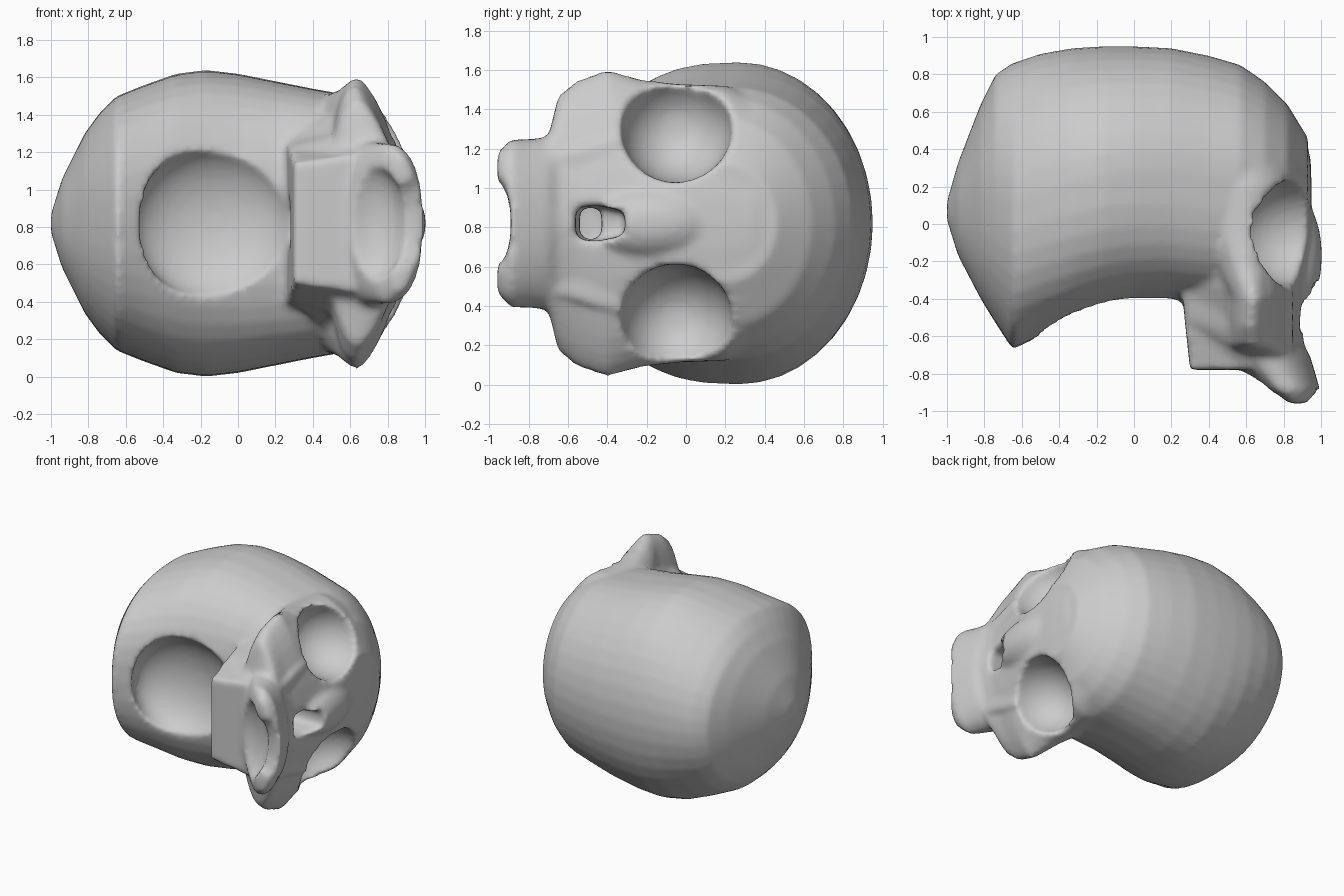
import bpy, bmesh
from math import cos, sin, pi, copysign

old = bpy.data.objects.get("Cube")
if old:
    bpy.data.objects.remove(old)

MID = 0.82   # height of the mirror plane
SIDES = 40

bone = bpy.data.materials.new("bone_grey")
bone.use_nodes = True
bone.diffuse_color = (0.6, 0.6, 0.6, 1)
bone.node_tree.nodes["Principled BSDF"].inputs["Base Color"].default_value = (0.6, 0.6, 0.6, 1)


def power(v, n):
    return copysign(abs(v) ** (2 / n), v)


def loft(name, rings):
    """Skin a list of equal closed rings and cap both ends."""
    bm = bmesh.new()
    rows = [[bm.verts.new(p) for p in ring] for ring in rings]
    for a, b in zip(rows, rows[1:]):
        for i in range(len(a)):
            j = (i + 1) % len(a)
            bm.faces.new((a[i], a[j], b[j], b[i]))
    bm.faces.new(rows[0])
    bm.faces.new(rows[-1])
    bmesh.ops.recalc_face_normals(bm, faces=bm.faces)
    mesh = bpy.data.meshes.new(name)
    bm.to_mesh(mesh)
    bm.free()
    ob = bpy.data.objects.new(name, mesh)
    bpy.context.collection.objects.link(ob)
    mesh.materials.append(bone)
    return ob


def ellipsoid(name, centre, radii):
    rings = []
    for k in range(1, 16):
        t = pi * k / 16
        rings.append([(centre[0] - radii[0] * cos(t),
                       centre[1] + radii[1] * sin(t) * cos(2 * pi * i / SIDES),
                       centre[2] + radii[2] * sin(t) * sin(2 * pi * i / SIDES))
                      for i in range(SIDES)])
    return loft(name, rings)


def combine(target, other, operation):
    mod = target.modifiers.new(other.name, "BOOLEAN")
    mod.operation = operation
    mod.solver = "EXACT"
    mod.object = other
    other.hide_render = True
    other.hide_set(True)


def cranium_ring(x, top, bottom, width):
    """Round above, squarer below, more so toward the face."""
    centre = bottom + (top - bottom) * 0.52
    ring = []
    for i in range(SIDES):
        c, s = cos(2 * pi * i / SIDES), sin(2 * pi * i / SIDES)
        n = 2.0 if c > 0 else 2.7 + 0.5 * x
        reach = top - centre if c > 0 else centre - bottom
        ring.append((x, centre + reach * power(c, n), MID + width * power(s, n)))
    return ring


def face_ring(y, front, side, back, width, n):
    ring = []
    for i in range(SIDES):
        c, s = cos(2 * pi * i / SIDES), sin(2 * pi * i / SIDES)
        reach, e = (front - side, n) if c > 0 else (side - back, 2.2)
        ring.append((side + reach * power(c, e), y, MID + width * power(s, e)))
    return ring


# Cranium: x, top, bottom, half width
skull = loft("skull", [cranium_ring(*r) for r in (
    (-1.0, 0.12, 0.02, 0.05), (-0.94, 0.33, -0.17, 0.24), (-0.82, 0.64, -0.4, 0.48),
    (-0.74, 0.8, -0.53, 0.59), (-0.65, 0.86, -0.67, 0.68), (-0.5, 0.91, -0.6, 0.74),
    (-0.33, 0.94, -0.53, 0.8), (-0.17, 0.95, -0.47, 0.82), (0, 0.95, -0.43, 0.8),
    (0.2, 0.94, -0.41, 0.76), (0.4, 0.9, -0.42, 0.72), (0.57, 0.85, -0.4, 0.69),
    (0.7, 0.76, -0.35, 0.63), (0.82, 0.64, -0.25, 0.52), (0.93, 0.46, -0.1, 0.3))])

# Face: y, front, widest point, back, half width, front roundness
face = loft("face", [face_ring(*r) for r in (
    (0.5, 0.9, 0.5, 0.2, 0.55, 2), (0.35, 0.945, 0.55, 0.2, 0.65, 2),
    (0.2, 0.95, 0.58, 0.2, 0.7, 2.1), (-0.05, 0.95, 0.58, 0.25, 0.71, 2),
    (-0.22, 0.93, 0.6, 0.36, 0.73, 1.7), (-0.4, 0.91, 0.64, 0.47, 0.78, 1.5),
    (-0.55, 0.9, 0.63, 0.48, 0.73, 1.45), (-0.65, 0.91, 0.65, 0.48, 0.65, 1.5),
    (-0.7, 0.94, 0.72, 0.5, 0.44, 2), (-0.8, 0.97, 0.75, 0.6, 0.43, 2.2),
    (-0.89, 0.995, 0.8, 0.7, 0.43, 2.3), (-0.96, 0.95, 0.86, 0.82, 0.36, 2.3))])

# Palate block behind the upper jaw, flaring toward the cheeks
palate = loft("palate", [[(x, y, MID + z) for x, z in
                          ((back, -w), (0.6, -w - flare), (0.85, -w), (0.85, w),
                           (0.6, w + flare), (back, w))]
                         for y, back, w, flare in ((-0.25, 0.25, 0.46, 0.2),
                                                   (-0.5, 0.27, 0.4, 0.12),
                                                   (-0.78, 0.3, 0.32, 0.04))])
nose = ellipsoid("nasal_bridge", (0.86, -0.17, MID), (0.145, 0.32, 0.18))
for part in (face, palate, nose):
    combine(skull, part, "UNION")

# Openings: eye sockets, nose, hollow of the jaw, notch between the teeth, skull base
for side, label in ((1, "upper"), (-1, "lower")):
    combine(skull, ellipsoid(label + "_eye_socket_cutter", (0.86, -0.05, MID + side * 0.49),
                             (0.33, 0.285, 0.285)), "DIFFERENCE")
nostril = loft("nose_cutter", [[(x, y, MID + z) for y, z in
                                ((-0.31, 0.06), (-0.45, 0.09), (-0.56, 0.08),
                                 (-0.56, -0.08), (-0.45, -0.09), (-0.31, -0.06))]
                               for x in (0.6, 1.2)])
passage = loft("nasal_passage_cutter", [[(x, y, MID + z) for y, z in
                                         ((-0.43, 0.08), (-0.54, 0.08),
                                          (-0.54, -0.08), (-0.43, -0.08))]
                                        for x in (0.1, 0.7)])
cutters = (nostril, passage,
           ellipsoid("jaw_hollow_cutter", (0.7, -0.93, MID), (0.2, 0.14, 0.32)),
           ellipsoid("teeth_notch_cutter", (0.95, -0.97, MID), (0.16, 0.08, 0.24)),
           ellipsoid("base_cutter", (-0.13, -0.5, MID), (0.43, 0.24, 0.41)))
for cutter in cutters:
    combine(skull, cutter, "DIFFERENCE")

# Blend the parts into one soft surface
remesh = skull.modifiers.new("blend", "REMESH")
remesh.mode = "VOXEL"
remesh.voxel_size = 0.022
remesh.use_smooth_shade = True
smooth = skull.modifiers.new("soften", "SMOOTH")
smooth.factor = 0.5
smooth.iterations = 5
